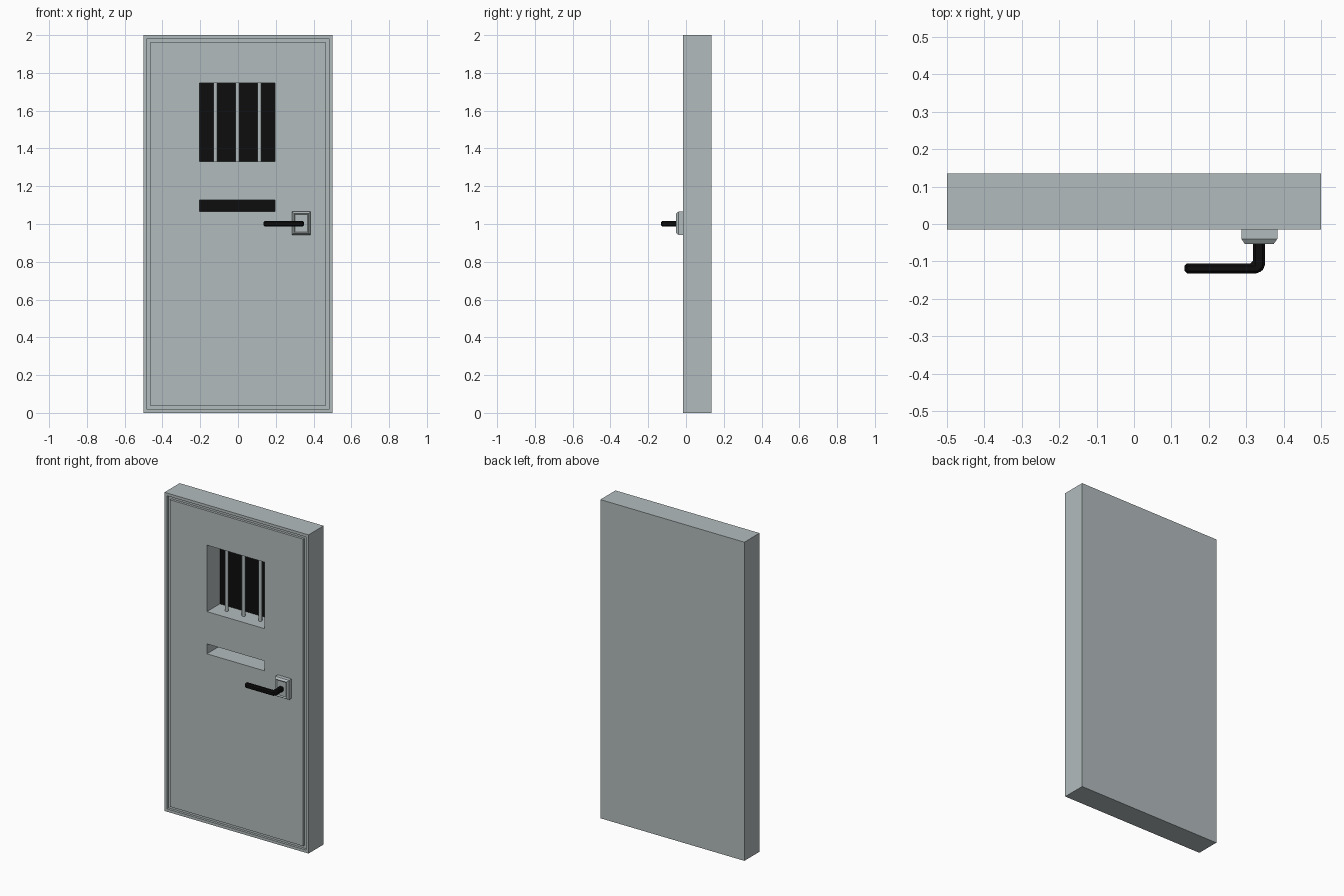
import bpy, bmesh
from math import radians

cube = bpy.data.objects.get("Cube")
if cube:
    bpy.data.objects.remove(cube)


def material(name, rgb):
    m = bpy.data.materials.new(name)
    m.use_nodes = True
    color = (*rgb, 1)
    m.diffuse_color = color
    m.node_tree.nodes["Principled BSDF"].inputs["Base Color"].default_value = color
    return m


steel = material("steel grey", (0.45, 0.50, 0.51))
black = material("black", (0.004, 0.004, 0.004))


def finish(name, bm, *mats):
    bmesh.ops.recalc_face_normals(bm, faces=bm.faces)
    me = bpy.data.meshes.new(name)
    bm.to_mesh(me)
    bm.free()
    ob = bpy.data.objects.new(name, me)
    bpy.context.collection.objects.link(ob)
    for m in mats:
        me.materials.append(m)
    return ob


def box(bm, x0, x1, y0, y1, z0, z1):
    verts = bmesh.ops.create_cube(bm, size=1)["verts"]
    for v in verts:
        v.co.x = x1 if v.co.x > 0 else x0
        v.co.y = y1 if v.co.y > 0 else y0
        v.co.z = z1 if v.co.z > 0 else z0
    return verts


def front_face(bm):
    return min(bm.faces, key=lambda f: f.calc_center_median().y)


def inset(bm, face, width, depth=0.0):
    bmesh.ops.inset_region(bm, faces=[face], thickness=width)
    bmesh.ops.translate(bm, verts=face.verts, vec=(0, depth, 0))


FRONT, BACK, POCKET = -0.015, 0.135, 0.115
WINDOW = (-0.205, 0.195, 1.33, 1.747)
SLOT = (-0.205, 0.195, 1.065, 1.127)

# Door slab with a square groove running round the front
bm = bmesh.new()
box(bm, -0.5, 0.5, FRONT, BACK, 0, 2)
panel = front_face(bm)
inset(bm, panel, 0.025)
groove = 0.015
bmesh.ops.translate(bm, verts=[v for v in panel.verts], vec=(0, 0, 0))
ring = bmesh.ops.extrude_discrete_faces(bm, faces=[panel])["faces"][0]
bmesh.ops.translate(bm, verts=ring.verts, vec=(0, groove, 0))
inset(bm, ring, 0.027)
top = bmesh.ops.extrude_discrete_faces(bm, faces=[ring])["faces"][0]
bmesh.ops.translate(bm, verts=top.verts, vec=(0, -groove, 0))
door = finish("door_slab", bm, steel)

# Window and slot pockets cut into the slab
for name, (x0, x1, z0, z1) in (("window", WINDOW), ("slot", SLOT)):
    bm = bmesh.new()
    box(bm, x0, x1, FRONT - 0.1, POCKET, z0, z1)
    cutter = finish(name + "_cutter", bm, steel)
    cutter.hide_render = True
    cutter.hide_viewport = True
    cut = door.modifiers.new(name, "BOOLEAN")
    cut.object = cutter
    cut.solver = "EXACT"

    # Black backing of the pocket
    bm = bmesh.new()
    box(bm, x0, x1, POCKET - 0.003, POCKET + 0.003, z0, z1)
    finish(name + "_backing", bm, black)

# Window bars
for i, x in enumerate((-0.12, -0.003, 0.113)):
    bpy.ops.mesh.primitive_cylinder_add(
        vertices=12, radius=0.011, depth=WINDOW[3] - WINDOW[2] + 0.01,
        location=(x, 0.06, (WINDOW[2] + WINDOW[3]) / 2))
    bar = bpy.context.object
    bar.name = f"window_bar_{i + 1}"
    bar.data.materials.append(steel)
    bpy.ops.object.shade_smooth_by_angle(angle=radians(40))

# Handle plate: chamfered block with a shallow recess
bm = bmesh.new()
box(bm, 0.287, 0.383, -0.04, FRONT + 0.005, 0.943, 1.065)
face = front_face(bm)
rim = bmesh.ops.extrude_discrete_faces(bm, faces=[face])["faces"][0]
inset(bm, rim, 0.013, -0.013)
inset(bm, rim, 0.009, 0.006)
finish("handle_plate", bm, steel)

# Bent lever handle, extruded from its plan outline
outline = [(0.318, -0.03), (0.35, -0.03), (0.35, -0.117), (0.334, -0.132),
           (0.135, -0.132), (0.135, -0.105), (0.318, -0.105)]
bm = bmesh.new()
plan = bm.faces.new([bm.verts.new((x, y, 0.987)) for x, y in outline])
lift = bmesh.ops.extrude_face_region(bm, geom=[plan])["geom"]
bmesh.ops.translate(bm, verts=[g for g in lift if isinstance(g, bmesh.types.BMVert)],
                    vec=(0, 0, 0.03))
lever = finish("handle_lever", bm, black)
bevel = lever.modifiers.new("edge_chamfer", "BEVEL")
bevel.width = 0.007
bevel.segments = 1
